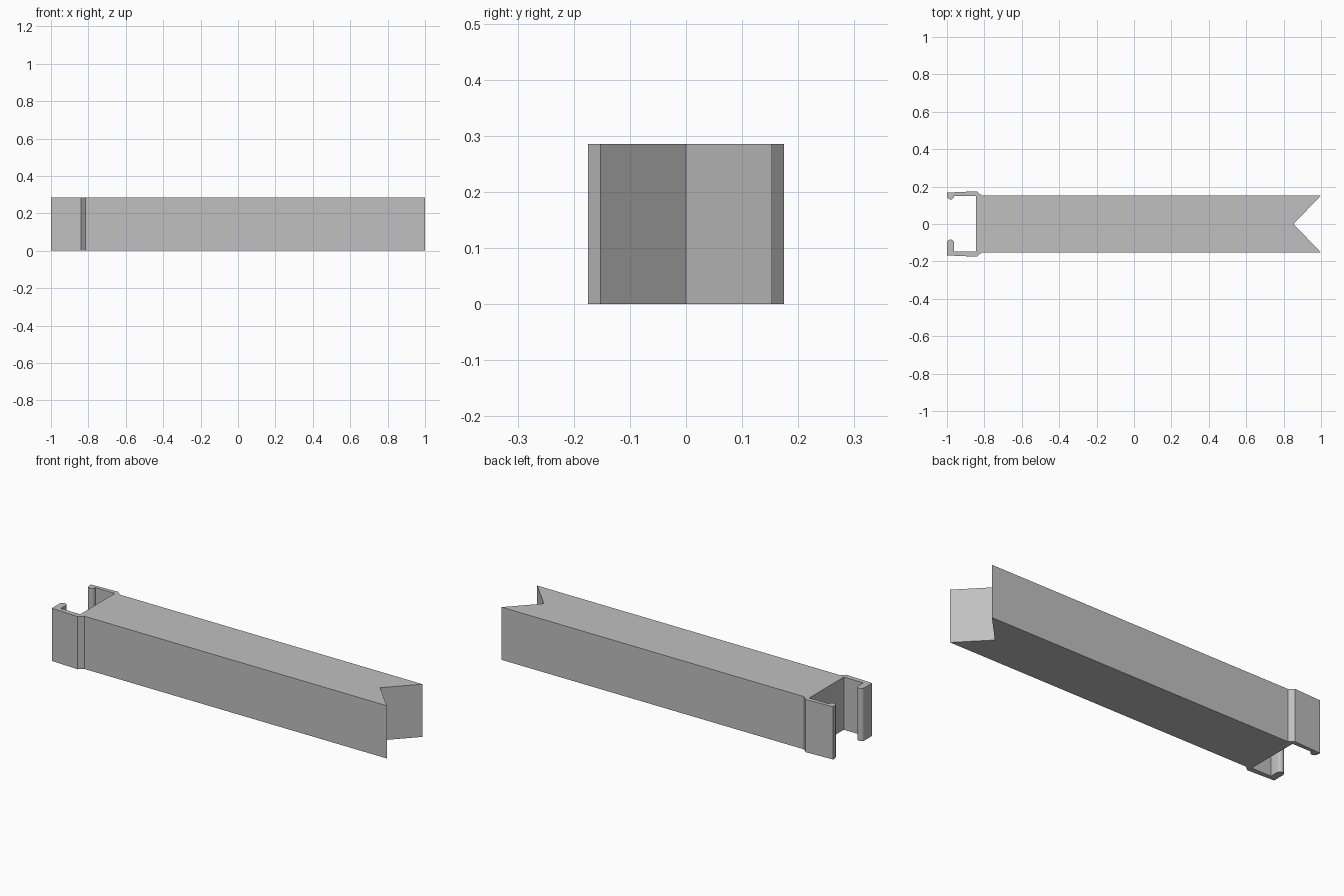
import bpy
import bmesh
import math

cube = bpy.data.objects.get("Cube")
if cube:
    bpy.data.objects.remove(cube, do_unlink=True)

HEIGHT = 0.286
HALF = 0.153      # half width of the bar
END = -0.845      # flat end of the bar between the clip arms
HOOK_R = 0.019    # radius of the rounded hook lips

grey = bpy.data.materials.new("light grey")
grey.use_nodes = True
colour = (0.53, 0.53, 0.53, 1)
grey.diffuse_color = colour
grey.node_tree.nodes["Principled BSDF"].inputs["Base Color"].default_value = colour


def clip_arm(side, inner, tip, steps=8):
    """Outline of one arm from the bar's shoulder round the hook to the bar's end."""
    points = [(-0.815, side * HALF), (-0.84, side * 0.175), (-1, side * 0.168)]
    # rounded lip pointing inwards
    for i in range(steps + 1):
        a = math.pi * i / steps
        points.append((-1 + HOOK_R - HOOK_R * math.cos(a),
                       side * (tip + HOOK_R - HOOK_R * math.sin(a))))
    points += [(-1 + 2 * HOOK_R, side * inner), (END, side * inner)]
    return points


# Outline: notched end, then the two clip arms
outline = [(1, -HALF), (0.853, 0), (1, HALF)]
outline += clip_arm(1, 0.151, 0.131)
outline += reversed(clip_arm(-1, 0.146, 0.083))

# Extrude the outline into the bar
bm = bmesh.new()
base = bm.faces.new([bm.verts.new((x, y, 0)) for x, y in outline])
top = bmesh.ops.extrude_face_region(bm, geom=[base], use_keep_orig=True)
bmesh.ops.translate(bm, vec=(0, 0, HEIGHT),
                    verts=[v for v in top["geom"] if isinstance(v, bmesh.types.BMVert)])
bmesh.ops.recalc_face_normals(bm, faces=bm.faces)
mesh = bpy.data.meshes.new("notched_clip_bar")
bm.to_mesh(mesh)
bm.free()
mesh.materials.append(grey)

bar = bpy.data.objects.new("notched_clip_bar", mesh)
bpy.context.collection.objects.link(bar)
bpy.context.view_layer.objects.active = bar
bar.select_set(True)
bpy.ops.object.shade_smooth_by_angle(angle=math.radians(30))
